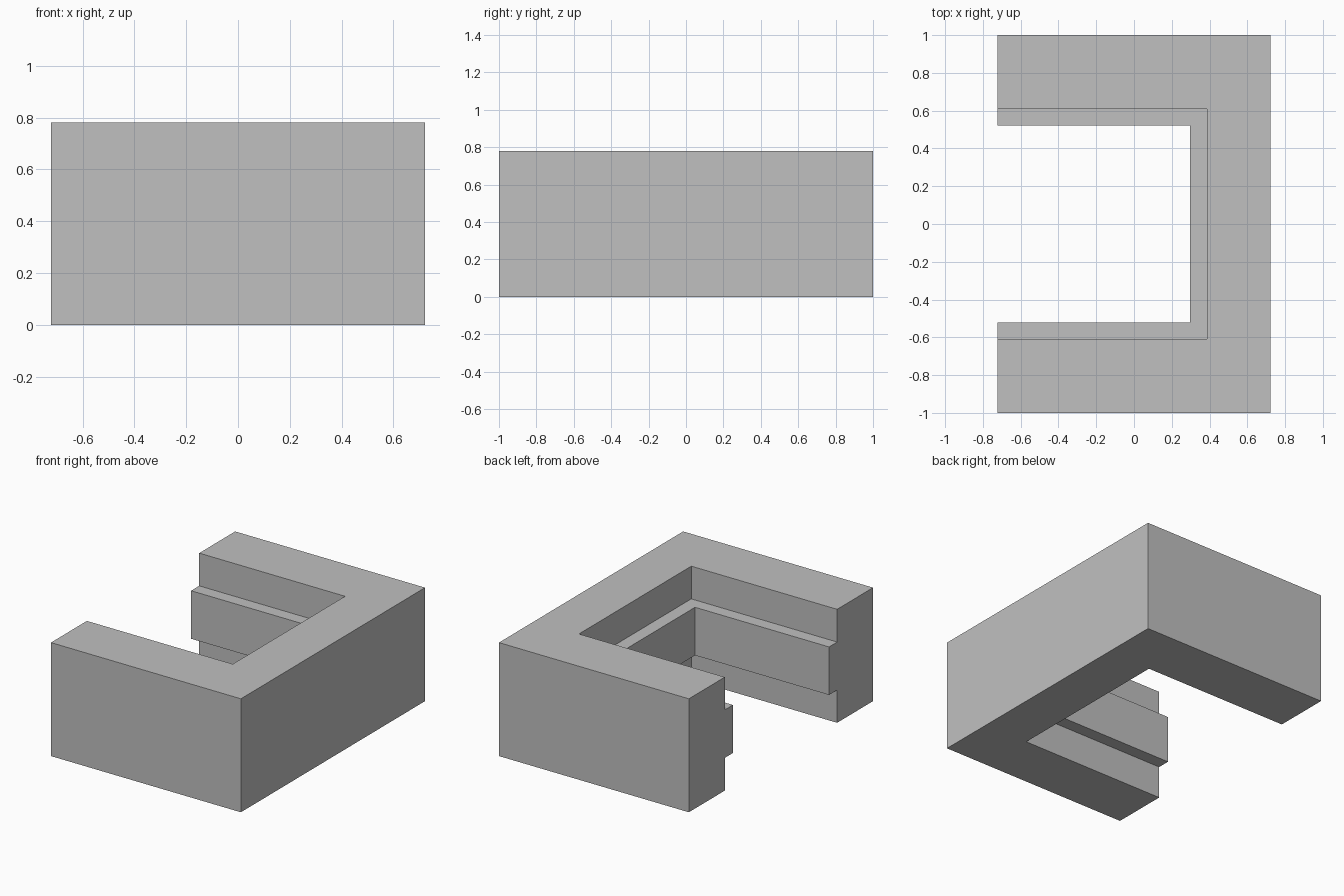
import bpy
import bmesh

default = bpy.data.objects.get("Cube")
if default:
    bpy.data.objects.remove(default, do_unlink=True)

# Single plain grey
grey = bpy.data.materials.new("plain grey")
grey.use_nodes = True
color = (0.53, 0.53, 0.53, 1)
grey.diffuse_color = color
grey.node_tree.nodes["Principled BSDF"].inputs["Base Color"].default_value = color

# Main dimensions
END_X, HALF_Y, HEIGHT = 0.722, 1.0, 0.78
WALL_X, WALL_Y = 0.387, 0.61      # inner face of the walls
LEDGE_X, LEDGE_Y = 0.297, 0.522   # inner face of the ledge
LEDGE_BOTTOM, LEDGE_TOP = 0.225, 0.555


# Layers of the U, from floor to top: (inner x, inner y, height)
rings = [
    (WALL_X, WALL_Y, 0),
    (WALL_X, WALL_Y, LEDGE_BOTTOM),
    (LEDGE_X, LEDGE_Y, LEDGE_BOTTOM),
    (LEDGE_X, LEDGE_Y, LEDGE_TOP),
    (WALL_X, WALL_Y, LEDGE_TOP),
    (WALL_X, WALL_Y, HEIGHT),
]

# Sweep the stepped wall section along the U, mitred at both corners
bm = bmesh.new()
sections = []
for at_end, side in ((True, -1), (False, -1), (False, 1), (True, 1)):
    section = [bm.verts.new((-END_X if at_end else x, side * y, z))
               for x, y, z in rings]
    outer_x = -END_X if at_end else END_X
    section += [bm.verts.new((outer_x, side * HALF_Y, z)) for z in (HEIGHT, 0)]
    sections.append(section)

for a, b in zip(sections, sections[1:]):
    for i in range(len(a)):
        j = (i + 1) % len(a)
        bm.faces.new((a[i], a[j], b[j], b[i]))

# Close the two arm ends
for section in (sections[0], sections[-1]):
    bm.faces.new(section)
bmesh.ops.recalc_face_normals(bm, faces=bm.faces)

mesh = bpy.data.meshes.new("u_shaped_wall_with_ledge")
bm.to_mesh(mesh)
bm.free()
mesh.materials.append(grey)
wall = bpy.data.objects.new("u_shaped_wall_with_ledge", mesh)
bpy.context.collection.objects.link(wall)
